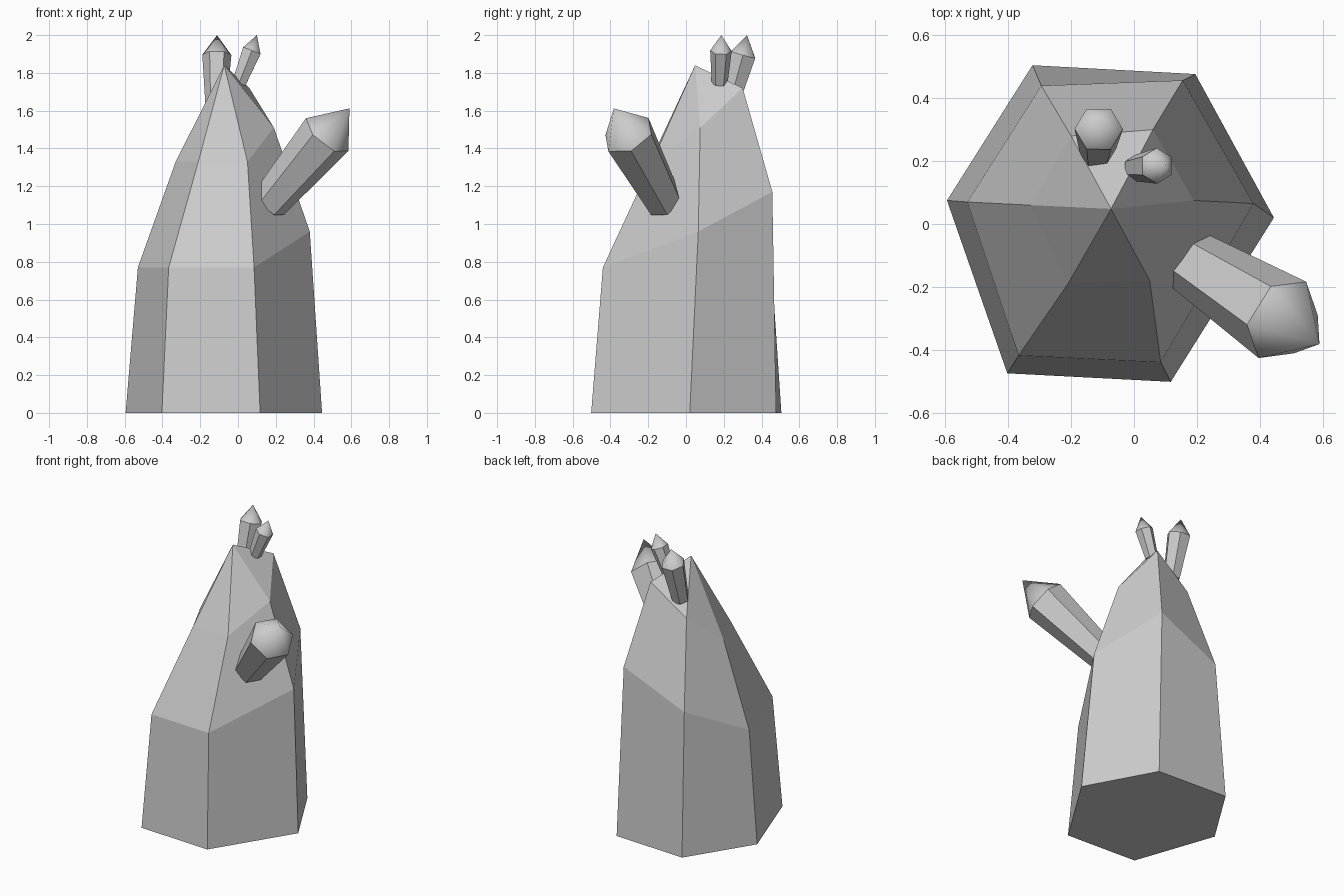
import bpy, bmesh
from mathutils import Vector, Quaternion
from math import pi

if "Cube" in bpy.data.objects:
    bpy.data.objects.remove(bpy.data.objects["Cube"])


def build(name, rings, tip, smooth_tip=False):
    """Closed faceted spire: stacked rings, capped below, pointed above."""
    bm = bmesh.new()
    loops = [[bm.verts.new(p) for p in ring] for ring in rings]
    apex = bm.verts.new(tip)
    bm.faces.new(loops[0][::-1])
    n = len(loops[0])
    for i in range(n):
        j = (i + 1) % n
        for lo, hi in zip(loops, loops[1:]):
            bm.faces.new((lo[i], lo[j], hi[j], hi[i]))
        f = bm.faces.new((loops[-1][i], loops[-1][j], apex))
        f.smooth = smooth_tip
    bmesh.ops.recalc_face_normals(bm, faces=bm.faces)
    mesh = bpy.data.meshes.new(name)
    bm.to_mesh(mesh)
    bm.free()
    obj = bpy.data.objects.new(name, mesh)
    bpy.context.collection.objects.link(obj)


def shard(name, base, shoulder, tip, r0, r1, ref):
    """Six-sided crystal along an axis, widening towards a pointed head."""
    base, shoulder, tip, ref = map(Vector, (base, shoulder, tip, ref))
    axis = (shoulder - base).normalized()
    side = (ref - axis * ref.dot(axis)).normalized()
    dirs = [Quaternion(axis, i * pi / 3) @ side for i in range(6)]
    rings = [[c + d * r for d in dirs] for c, r in ((base, r0), (shoulder, r1))]
    build(name, rings, tip, True)


# main crystal: foot, slanted shoulder, slanted upper ring
foot = [(-.595, .075, 0), (-.403, -.475, 0), (.117, -.502, 0),
        (.445, .02, 0), (.195, .477, 0), (-.323, .505, 0)]
lower = [(-.53, .07, .77), (-.367, -.418, .77), (.085, -.44, .77),
         (.38, .065, .96), (.155, .457, 1.17), (-.295, .44, .97)]
upper = [(-.33, .06, 1.33), (-.21, -.19, 1.33), (.05, -.18, 1.33),
         (.19, .075, 1.51), (.06, .30, 1.72), (-.20, .28, 1.53)]
build("main_crystal", [foot, lower, upper], (-.073, .048, 1.84))

# side crystal and two small crystals near the peak
shard("side_crystal", (.165, -.11, 1.11), (.472, -.305, 1.473),
      (.59, -.382, 1.612), .10, .143, (-.112, -.015, .087))
shard("left_top_crystal", (-.117, .225, 1.62), (-.112, .302, 1.895),
      (-.111, .323, 2.0), .055, .077, (1, 0, 0))
shard("right_top_crystal", (.005, .178, 1.745), (.073, .185, 1.917),
      (.10, .187, 2.0), .042, .057, (0, 1, 0))
